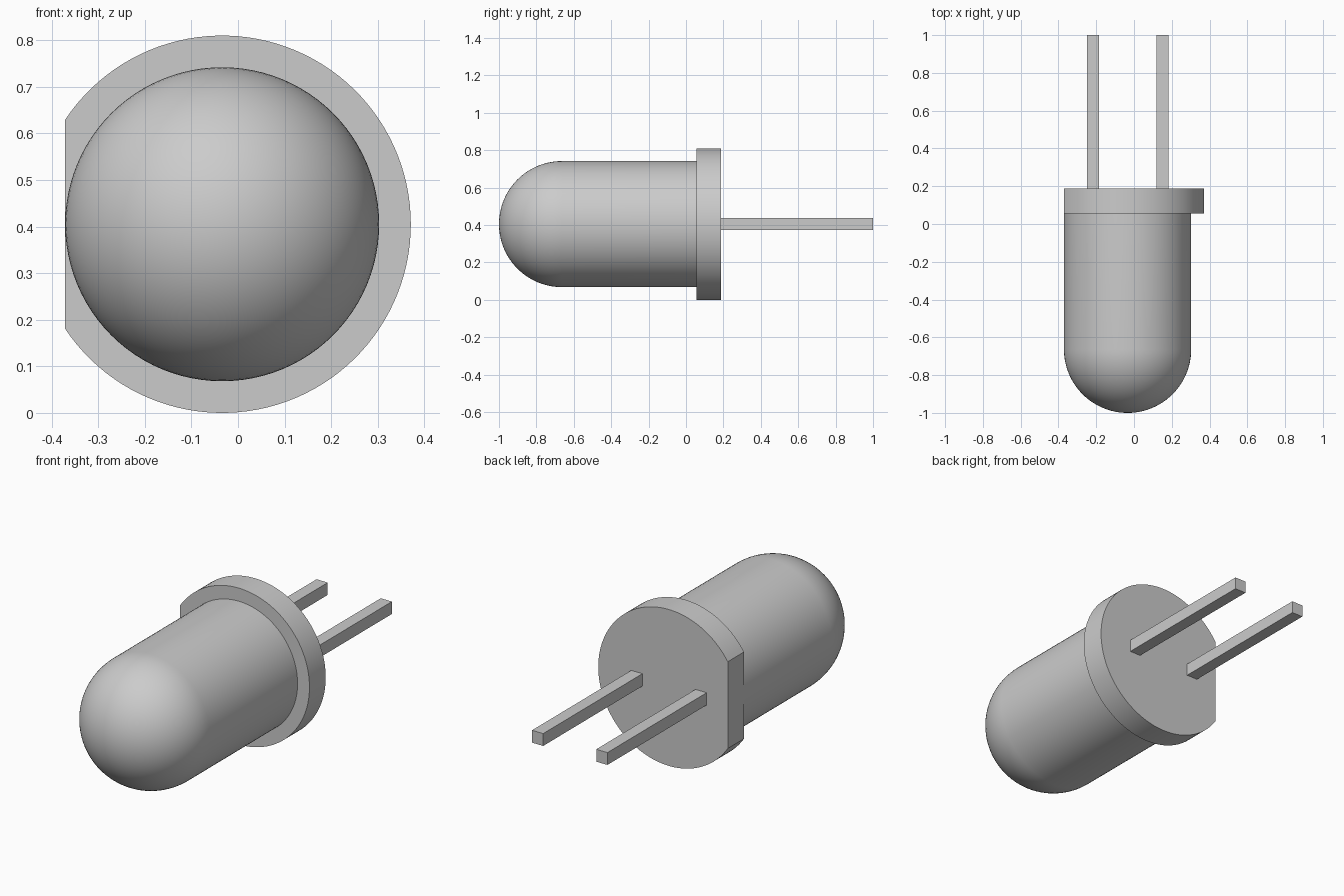
import bpy, bmesh
from math import sin, cos, pi, acos
from mathutils import Vector, Matrix

cube = bpy.data.objects.get("Cube")
if cube:
    bpy.data.objects.remove(cube, do_unlink=True)

# Main dimensions
AXIS_X, AXIS_Z = -0.034, 0.405
LENS_R, FLANGE_R = 0.337, 0.405
FLANGE_FRONT, FLANGE_BACK = 0.055, 0.188
LEAD_W, LEAD_OFFSET = 0.064, 0.184
SEGMENTS = 96

grey = bpy.data.materials.new("plain grey")
grey.use_nodes = True
colour = (0.6, 0.6, 0.6, 1)
grey.diffuse_color = colour
grey.node_tree.nodes["Principled BSDF"].inputs["Base Color"].default_value = colour


def finish(bm, name, smooth=False):
    """Turn a bmesh into a named object placed on the body axis."""
    bmesh.ops.recalc_face_normals(bm, faces=bm.faces)
    mesh = bpy.data.meshes.new(name)
    bm.to_mesh(mesh)
    bm.free()
    mesh.materials.append(grey)
    obj = bpy.data.objects.new(name, mesh)
    obj.location = (AXIS_X, 0, AXIS_Z)
    bpy.context.collection.objects.link(obj)
    if smooth:
        bpy.ops.object.select_all(action='DESELECT')
        obj.select_set(True)
        bpy.context.view_layer.objects.active = obj
        bpy.ops.object.shade_smooth_by_angle(angle=pi / 6)
    return obj


# Lens: quarter-circle dome and straight barrel, lathed around y
bm = bmesh.new()
steps = 24
profile = [(LENS_R * sin(a), LENS_R - 1 - LENS_R * cos(a))
           for a in (i * pi / 2 / steps for i in range(steps + 1))]
profile.append((LENS_R, FLANGE_FRONT))
verts = [bm.verts.new((r, y, 0)) for r, y in profile]
edges = [bm.edges.new(pair) for pair in zip(verts, verts[1:])]
bmesh.ops.spin(bm, geom=verts + edges, cent=(0, 0, 0), axis=(0, 1, 0),
               angle=2 * pi, steps=SEGMENTS, use_duplicate=False)
bmesh.ops.remove_doubles(bm, verts=bm.verts, dist=0.0001)
finish(bm, "domed_lens", smooth=True)

# Flange: disc with one flat side, level with the barrel
bm = bmesh.new()
sweep = pi - acos(LENS_R / FLANGE_R)
ring = []
for i in range(SEGMENTS + 1):
    a = -sweep + 2 * sweep * i / SEGMENTS
    ring.append(bm.verts.new((FLANGE_R * cos(a), FLANGE_FRONT, FLANGE_R * sin(a))))
disc = bm.faces.new(ring)
extruded = bmesh.ops.extrude_face_region(bm, geom=[disc], use_keep_orig=True)
bmesh.ops.translate(bm, vec=Vector((0, FLANGE_BACK - FLANGE_FRONT, 0)),
                    verts=[v for v in extruded["geom"] if isinstance(v, bmesh.types.BMVert)])
finish(bm, "flange", smooth=True)

# Leads: two square pins out of the back
for name, side in (("right_lead", -1), ("left_lead", 1)):
    bm = bmesh.new()
    length = 1 - FLANGE_BACK
    place = Matrix.Translation((side * LEAD_OFFSET, FLANGE_BACK + length / 2, 0))
    bmesh.ops.create_cube(bm, size=1, matrix=place @ Matrix.Diagonal((LEAD_W, length, LEAD_W, 1)))
    finish(bm, name)
